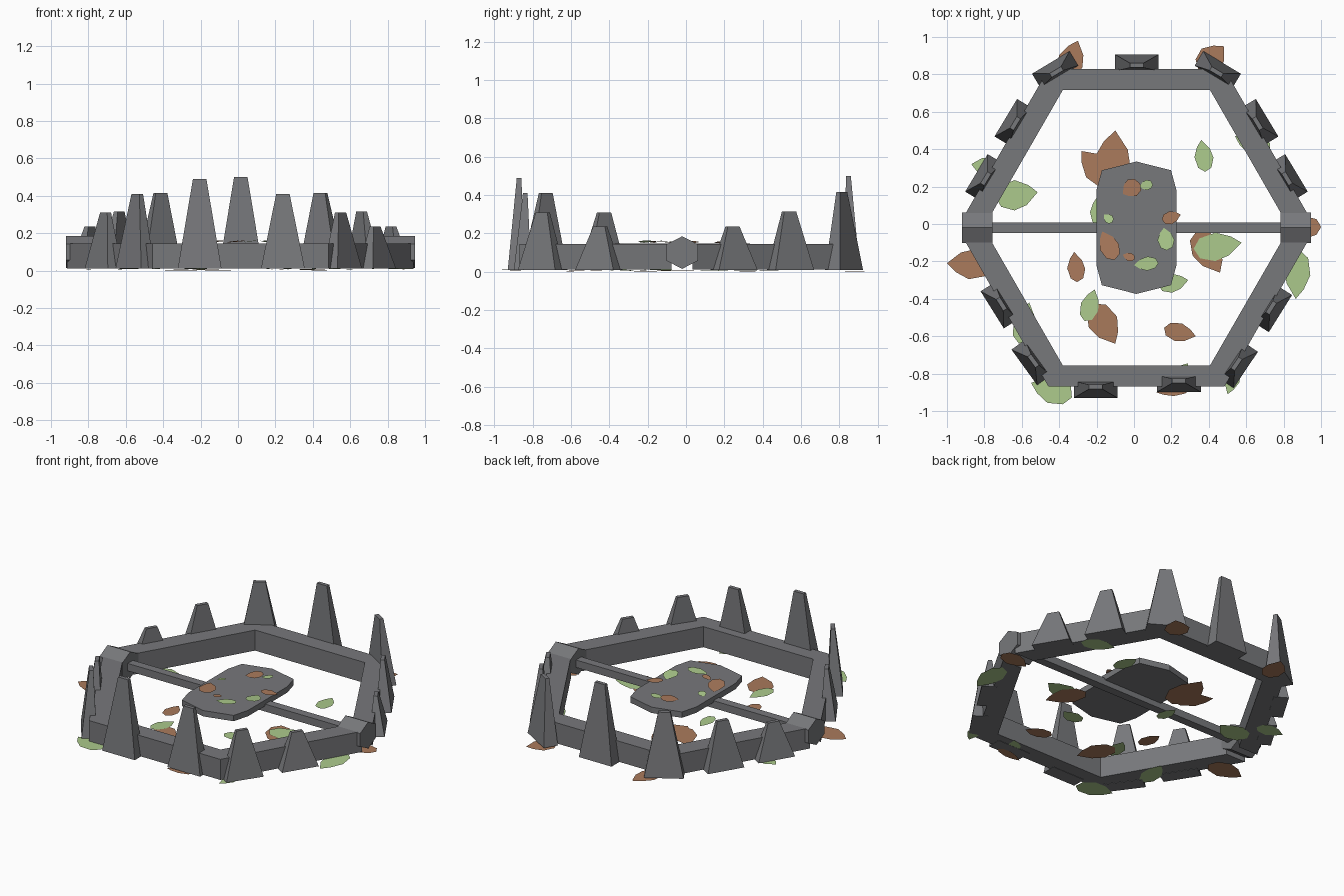
import bpy, bmesh, math
from mathutils import Vector

cube = bpy.data.objects.get("Cube")
if cube:
    bpy.data.objects.remove(cube, do_unlink=True)

XC, YC = 0.013, -0.02   # centre of the trap mechanism


def material(name, rgb):
    m = bpy.data.materials.new(name)
    m.use_nodes = True
    m.diffuse_color = (*rgb, 1)
    m.node_tree.nodes["Principled BSDF"].inputs["Base Color"].default_value = (*rgb, 1)
    return m


METAL = material("dark grey metal", (0.185, 0.188, 0.198))
GREEN = material("pale green leaf", (0.413, 0.591, 0.262))
BROWN = material("dry brown leaf", (0.402, 0.195, 0.107))


def finish(name, bm, mat):
    bmesh.ops.recalc_face_normals(bm, faces=bm.faces[:])
    me = bpy.data.meshes.new(name)
    bm.to_mesh(me)
    bm.free()
    me.materials.append(mat)
    ob = bpy.data.objects.new(name, me)
    bpy.context.collection.objects.link(ob)
    return ob


def extrude(name, points, direction, mat):
    """Solid made by sweeping a flat outline along a vector."""
    bm = bmesh.new()
    face = bm.faces.new([bm.verts.new(p) for p in points])
    new = bmesh.ops.extrude_face_region(bm, geom=[face])["geom"]
    moved = [v for v in new if isinstance(v, bmesh.types.BMVert)]
    bmesh.ops.translate(bm, verts=moved, vec=direction)
    return finish(name, bm, mat)


# Two half-hexagon jaws
half = [(0.926, 0.055), (0.47, 0.85), (-0.47, 0.85), (-0.926, 0.055),
        (-0.786, 0.055), (-0.393, 0.737), (0.393, 0.737), (0.786, 0.055)]
for name, s in (("back_jaw", 1), ("front_jaw", -1)):
    extrude(name, [(XC + x, YC + s * y, 0.012) for x, y in half], (0, 0, 0.133), METAL)

# Hexagonal hinges
for name, x0 in (("right_hinge", XC - 0.933), ("left_hinge", XC + 0.77)):
    ring = [(x0, YC + 0.085 * math.sin(k * math.pi / 3), 0.1 + 0.085 * math.cos(k * math.pi / 3))
            for k in range(6)]
    # widen so that the flats reach the full hinge depth
    ring = [(x, YC + (y - YC) * 1.12, z) for x, y, z in ring]
    extrude(name, ring, (0.163, 0, 0), METAL)

# Axle
extrude("axle", [(XC - 0.8, YC + y, z) for y, z in
                 ((-0.027, 0.072), (0.027, 0.072), (0.027, 0.12), (-0.027, 0.12))],
        (1.6, 0, 0), METAL)

# Trigger plate
quarter = [(0.0, 0.354), (0.185, 0.307), (0.214, 0.2)]
plate = (quarter + [(x, -y) for x, y in quarter[::-1]]
         + [(-x, -y) for x, y in quarter[1:]] + [(-x, y) for x, y in quarter[:0:-1]])
extrude("trigger_plate", [(XC + x, YC + y, 0.108) for x, y in plate], (0, 0, 0.038), METAL)


# Tapered teeth
def tooth(name, x, y, height, angle):
    out = Vector((math.cos(angle), math.sin(angle), 0))
    side = Vector((-out.y, out.x, 0))
    bm = bmesh.new()
    rings = []
    for z, w, inner, outer in ((0.01, 0.117, -0.045, 0.045), (height, 0.036, -0.026, -0.002)):
        base = Vector((x, y, z))
        rings.append([bm.verts.new(base + side * a + out * b) for a, b in
                      ((-w, inner), (w, inner), (w, outer), (-w, outer))])
    low, top = rings
    bm.faces.new(low)
    bm.faces.new(top)
    for i in range(4):
        j = (i + 1) % 4
        bm.faces.new((low[i], low[j], top[j], top[i]))
    finish(name, bm, METAL)


# x, y, height, outward angle in degrees
teeth = [(0.015, 0.862, 0.5, 90), (-0.205, -0.885, 0.49, -90), (0.24, -0.853, 0.41, -90),
         (0.56, -0.755, 0.31, -34), (0.745, -0.455, 0.235, -32),
         (-0.55, -0.74, 0.41, 216), (-0.72, -0.435, 0.31, 212)]
for x, y, h, a in ((0.435, 0.825, 0.415, 59), (0.66, 0.545, 0.315, 31), (0.817, 0.25, 0.235, 31)):
    teeth += [(XC + x, y, h, a), (XC - x, y, h, 180 - a)]
for i, (x, y, h, a) in enumerate(teeth):
    tooth(f"tooth_{i + 1}", x, y, h, math.radians(a))

# Flat fallen leaves, each given by tip, stem and width
LEAF = [(0, 0), (0.3, 0.38), (0.6, 0.5), (0.9, 0.32), (1, -0.05), (0.85, -0.38), (0.5, -0.5), (0.2, -0.28)]


def leaf(name, tip, stem, width, z, tilt, mat):
    tip, stem = Vector(tip), Vector(stem)
    d = stem - tip
    n = Vector((-d.y, d.x)).normalized() * width
    bm = bmesh.new()
    bm.faces.new([bm.verts.new((*(tip + d * t + n * w), z + tilt * t)) for t, w in LEAF])
    finish(name, bm, mat)


brown_ground = [
    (-0.30, 0.98, -0.37, 0.78, 0.14), (0.48, 0.95, 0.35, 0.82, 0.15),
    (-0.10, 0.50, -0.13, 0.18, 0.20), (-0.28, 0.39, -0.12, 0.21, 0.15),
    (-1.0, -0.21, -0.76, -0.22, 0.16), (-0.32, -0.15, -0.30, -0.31, 0.095),
    (-0.10, -0.64, -0.22, -0.43, 0.16), (0.33, -0.60, 0.16, -0.56, 0.10),
    (0.46, -0.26, 0.33, -0.04, 0.16), (0.80, -0.03, 1.0, -0.01, 0.12),
    (0.12, -0.90, 0.30, -0.88, 0.06)]
green_ground = [
    (-0.515, 0.17, -0.74, 0.14, 0.16), (-0.87, 0.32, -0.70, 0.29, 0.11),
    (0.36, 0.45, 0.385, 0.28, 0.10), (0.54, 0.47, 0.73, 0.39, 0.12),
    (-0.20, 0.14, -0.19, -0.01, 0.08), (0.29, -0.30, 0.13, -0.33, 0.10),
    (-0.21, -0.35, -0.26, -0.52, 0.10), (0.575, -0.10, 0.32, -0.14, 0.15),
    (0.865, -0.40, 0.88, -0.14, 0.14), (-0.55, -0.85, -0.33, -0.92, 0.15),
    (-0.56, -0.42, -0.61, -0.64, 0.12), (0.50, -0.91, 0.55, -0.76, 0.08),
    (0.29, -0.745, 0.2, -0.86, 0.08)]
brown_plate = [
    (-0.06, 0.16, 0.03, 0.22, 0.10), (-0.17, -0.04, -0.10, -0.19, 0.105),
    (-0.06, -0.165, 0.005, -0.185, 0.045), (0.25, 0.05, 0.15, 0.02, 0.07)]
green_plate = [
    (0.03, 0.20, 0.10, 0.215, 0.055), (-0.16, 0.05, -0.115, 0.01, 0.05),
    (0.16, -0.02, 0.18, -0.14, 0.09), (0.0, -0.22, 0.13, -0.205, 0.075)]

for name, leaves, z, tilt, mat in (
        ("brown_ground_leaf", brown_ground, 0.0, 0.004, BROWN),
        ("green_ground_leaf", green_ground, 0.005, 0.004, GREEN),
        ("brown_plate_leaf", brown_plate, 0.150, 0.010, BROWN),
        ("green_plate_leaf", green_plate, 0.150, 0.012, GREEN)):
    for i, (x1, y1, x2, y2, w) in enumerate(leaves):
        leaf(f"{name}_{i + 1}", (x1, y1), (x2, y2), w, z + 0.0003 * i, tilt, mat)
